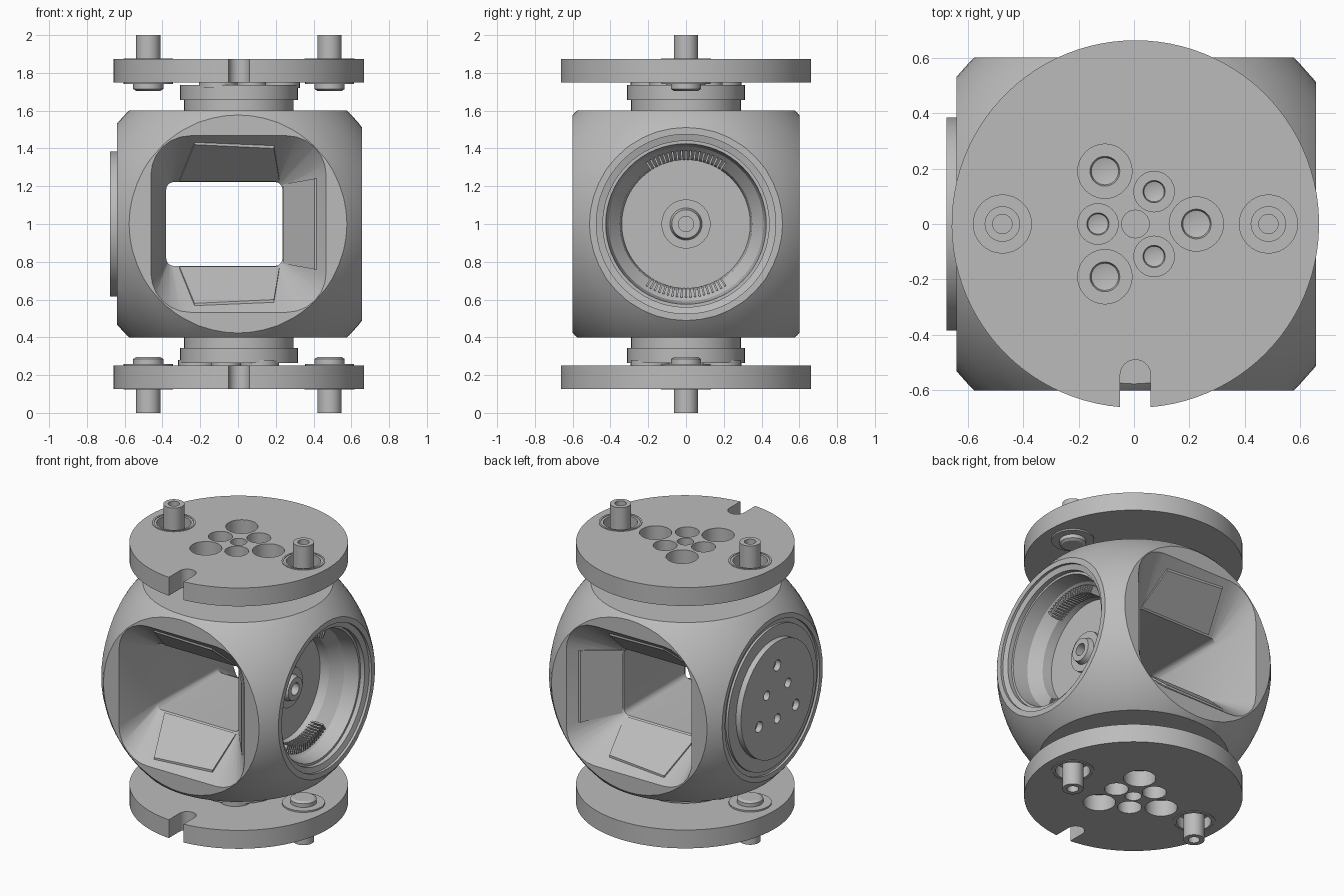
import bpy, bmesh, math
from mathutils import Vector, Matrix

cube = bpy.data.objects.get("Cube")
if cube:
    bpy.data.objects.remove(cube, do_unlink=True)

# One metal grey for everything
GREY = (0.5, 0.5, 0.5, 1)
metal = bpy.data.materials.new("metal grey")
metal.use_nodes = True
metal.diffuse_color = GREY
metal.node_tree.nodes["Principled BSDF"].inputs["Base Color"].default_value = GREY

CX = 0.005                       # common axis of the end plates
X, Z = Vector((1, 0, 0)), Vector((0, 0, 1))
CENTRE = Vector((0, 0, 1))


def finish(bm, name):
    bmesh.ops.recalc_face_normals(bm, faces=bm.faces)
    mesh = bpy.data.meshes.new(name)
    bm.to_mesh(mesh)
    bm.free()
    mesh.materials.append(metal)
    ob = bpy.data.objects.new(name, mesh)
    bpy.context.collection.objects.link(ob)
    return ob


def revolve(name, profile, origin, axis, seg=48):
    """Turn (radius, height) points about an axis."""
    bm = bmesh.new()
    vs = [bm.verts.new((r, 0, h)) for r, h in profile]
    es = [bm.edges.new(p) for p in zip(vs, vs[1:])]
    bmesh.ops.spin(bm, geom=vs + es, cent=(0, 0, 0), axis=(0, 0, 1),
                   angle=math.tau, steps=seg, use_duplicate=False)
    bmesh.ops.remove_doubles(bm, verts=bm.verts, dist=1e-4)
    turn = axis.to_track_quat('Z', 'Y').to_matrix().to_4x4()
    bm.transform(Matrix.Translation(origin) @ turn)
    return finish(bm, name)


def circle(x, y, r, seg=32, start=0, sweep=math.tau):
    return [(x + r * math.cos(start + sweep * k / seg), y + r * math.sin(start + sweep * k / seg))
            for k in range(seg)]


def drilled_plate(name, outlines, thickness, matrix):
    """Flat plate from a filled outline; the inner outlines become holes."""
    curve = bpy.data.curves.new(name, 'CURVE')
    curve.dimensions, curve.fill_mode, curve.extrude = '2D', 'BOTH', thickness / 2
    for pts in outlines:
        spline = curve.splines.new('POLY')
        spline.points.add(len(pts) - 1)
        for p, (x, y) in zip(spline.points, pts):
            p.co = (x, y, 0, 1)
        spline.use_cyclic_u = True
    temp = bpy.data.objects.new(name, curve)
    bpy.context.collection.objects.link(temp)
    graph = bpy.context.evaluated_depsgraph_get()
    mesh = bpy.data.meshes.new_from_object(temp.evaluated_get(graph))
    bpy.data.objects.remove(temp, do_unlink=True)
    bpy.data.curves.remove(curve)
    bm = bmesh.new()
    bm.from_mesh(mesh)
    bpy.data.meshes.remove(mesh)
    bmesh.ops.remove_doubles(bm, verts=bm.verts, dist=1e-5)
    bm.transform(matrix)
    finish(bm, name)


def pad(name, points, push):
    """A thin slab: a four-cornered face thickened along push."""
    bm = bmesh.new()
    face = bm.faces.new([bm.verts.new(p) for p in points])
    new = bmesh.ops.extrude_face_region(bm, geom=[face])["geom"]
    bmesh.ops.translate(bm, vec=push, verts=[v for v in new if isinstance(v, bmesh.types.BMVert)])
    finish(bm, name)


def rounded_rect(x0, x1, half, r, y):
    pts = []
    corners = ((x1 - r, half - r), (x0 + r, half - r), (x0 + r, r - half), (x1 - r, r - half))
    for q, (cx, cz) in enumerate(corners):
        for k in range(7):
            a = math.pi / 2 * (q + k / 6)
            pts.append((cx + r * math.cos(a), y, 1 + cz + r * math.sin(a)))
    return pts


def bolt_pattern(ring_big, ring_small):
    """Three large holes and three small ones between them, as (u, v, is_big)."""
    out = []
    for k in range(3):
        a = math.tau * k / 3
        out.append((ring_big * math.cos(a), ring_big * math.sin(a), True))
        out.append((-ring_small * math.cos(a), -ring_small * math.sin(a), False))
    return out


# Body: a ball trimmed flat on six sides
bm = bmesh.new()
bmesh.ops.create_uvsphere(bm, u_segments=56, v_segments=36, radius=0.833)
for axis, low, high in ((0, 0.64, 0.657), (1, 0.6, 0.6), (2, 0.6, 0.6)):
    for sign, d in ((-1, low), (1, high)):
        n = Vector((0, 0, 0))
        n[axis] = sign
        res = bmesh.ops.bisect_plane(bm, geom=bm.verts[:] + bm.edges[:] + bm.faces[:],
                                     plane_co=n * d, plane_no=n, clear_outer=True)
        rim = [e for e in res["geom_cut"] if isinstance(e, bmesh.types.BMEdge)]
        bmesh.ops.contextual_create(bm, geom=rim)
bm.transform(Matrix.Translation(CENTRE))
body = finish(bm, "body")

# Window cutter: straight tunnel flaring out to front and back
bm = bmesh.new()
outer = (-0.467, 0.483, 0.485, 0.22)
throat = (-0.38, 0.235, 0.222, 0.04)
loops = [[bm.verts.new(p) for p in rounded_rect(*s, y)]
         for s, y in ((outer, -0.62), (throat, -0.32), (throat, 0.32), (outer, 0.62))]
for a, b in zip(loops, loops[1:]):
    for i in range(len(a)):
        j = (i + 1) % len(a)
        bm.faces.new((a[i], a[j], b[j], b[i]))
bm.faces.new(loops[0])
bm.faces.new(loops[-1])
tunnel = finish(bm, "window_cutter")

# Stepped bore on the left side, groove round the cover, narrow hole along the x axis
bore = revolve("bore_cutter", [(0, 0.37), (0.34, 0.37), (0.35, 0.43), (0.41, 0.5), (0.425, 0.6),
                               (0.44, 0.6), (0.44, 0.63), (0.475, 0.64), (0.475, 0.7), (0, 0.7)],
               CENTRE, X, 64)
groove = revolve("groove_cutter", [(0.47, -0.7), (0.47, -0.625), (0.5, -0.625), (0.5, -0.7),
                                   (0.47, -0.7)], CENTRE, X, 64)
axis_hole = revolve("axis_cutter", [(0, -0.5), (0.03, -0.5), (0.03, 0.5), (0, 0.5)], CENTRE, X, 24)
bpy.context.view_layer.objects.active = body
for cutter in (tunnel, bore, groove, axis_hole):
    mod = body.modifiers.new("cut", 'BOOLEAN')
    mod.operation, mod.solver, mod.object = 'DIFFERENCE', 'EXACT', cutter
    bpy.ops.object.modifier_apply(modifier=mod.name)
    bpy.data.objects.remove(cutter, do_unlink=True)

# Hub at the bottom of the bore
revolve("bore_hub", [(0.04, 0.36), (0.13, 0.36), (0.13, 0.39), (0.085, 0.39), (0.075, 0.425),
                     (0.04, 0.425), (0.04, 0.36)], CENTRE, X)
# Fine ribs around the bore, above and below the hub
bm = bmesh.new()
for side in (-1, 1):
    for k in range(-9, 10):
        a = math.radians(90 * side + k * 3.6)
        m = (Matrix.Translation(CENTRE) @ Matrix.Rotation(a, 4, 'X')
             @ Matrix.Translation((0.455, 0.365, 0)) @ Matrix.Diagonal((0.09, 0.05, 0.01, 1)))
        bmesh.ops.create_cube(bm, size=1, matrix=m)
finish(bm, "bore_ribs")

# Round cover on the right side with its bolt holes
holes = [circle(u, v, 0.036 if big else 0.031, 20) for u, v, big in bolt_pattern(0.225, 0.13)]
drilled_plate("side_cover", [circle(0, 0, 0.385, 64)] + holes, 0.042,
              Matrix.Translation((-0.656, 0, 1)) @ Matrix.Rotation(-math.pi / 2, 4, 'Y'))

# Raised pads on the sloping window floors, ceilings and left walls
for end, ys in (("front", -1), ("back", 1)):
    for level, zs in (("lower", -1), ("upper", 1)):
        pad(f"{end}_{level}_pad",
            [(x, ys * y, 1 + zs * h) for x, y, h in ((-0.31, 0.335, 0.225), (0.22, 0.335, 0.225),
                                                     (0.19, 0.54, 0.40), (-0.23, 0.56, 0.42))],
            (0, 0, zs * 0.03))
    pad(f"{end}_side_pad",
        [(x, ys * y, 1 + z) for x, y, z in ((0.237, 0.335, -0.21), (0.237, 0.335, 0.21),
                                            (0.405, 0.54, 0.24), (0.405, 0.54, -0.24))],
        (0.03, 0, 0))

# Plate rim with a round-ended slot at the front
R, SLOT, SLOT_Y = 0.663, 0.055, -0.545
gap = math.asin(SLOT / R)
rim = circle(0, 0, R, 96, gap - math.pi / 2, math.tau - 2 * gap)
rim += [(-SLOT, -math.sqrt(R * R - SLOT * SLOT))]
rim += circle(0, SLOT_Y, SLOT, 16, math.pi, -math.pi) + [(SLOT, SLOT_Y)]

# Neck, end plate, bolts and posts; the bottom set is the top set turned about the y axis
for end, s in (("top", 1), ("bottom", -1)):
    axis = Z * s
    mid = Vector((CX, 0, 1))
    revolve(f"{end}_neck", [(0, 0.58), (0.29, 0.58), (0.29, 0.657), (0.312, 0.657),
                            (0.312, 0.735), (0, 0.735)], mid, axis)
    outlines = [rim, circle(0, 0, 0.05)]
    for i, (u, v, big) in enumerate(bolt_pattern(0.22, 0.135)):
        r = 0.098 if big else 0.073
        outlines.append(circle(s * u, v, r))
        revolve(f"{end}_bolt_{i + 1}", [(0, 0.72), (r + 0.004, 0.72), (r + 0.004, 0.765),
                                        (r * 0.55, 0.765), (r * 0.5, 0.75), (0, 0.738)],
                mid + Vector((s * u, v, 0)), axis, 32)
    for side, sx in (("left", 1), ("right", -1)):
        at = mid + X * (0.48 * sx)
        outlines.append(circle(0.48 * sx, 0, 0.105))
        revolve(f"{end}_{side}_post",
                [(0, 0.705), (0.065, 0.705), (0.08, 0.715), (0.08, 0.74), (0.13, 0.74),
                 (0.13, 0.752), (0.106, 0.752), (0.106, 0.8), (0.064, 0.8), (0.064, 1.0),
                 (0.035, 1.0), (0.035, 0.86), (0, 0.86)], at, axis, 32)
        revolve(f"{end}_{side}_collar",
                [(0.12, 0.865), (0.132, 0.865), (0.132, 0.877), (0.12, 0.877), (0.12, 0.865)],
                at, axis, 32)
    drilled_plate(f"{end}_plate", outlines, 0.123, Matrix.Translation(mid + axis * 0.8115))

# Smooth the round surfaces, keep edges sharp
bpy.ops.object.select_all(action='DESELECT')
for ob in bpy.context.collection.objects:
    if ob.type == 'MESH' and metal.name in ob.data.materials:
        ob.select_set(True)
        bpy.context.view_layer.objects.active = ob
bpy.ops.object.shade_smooth_by_angle(angle=math.radians(25))
